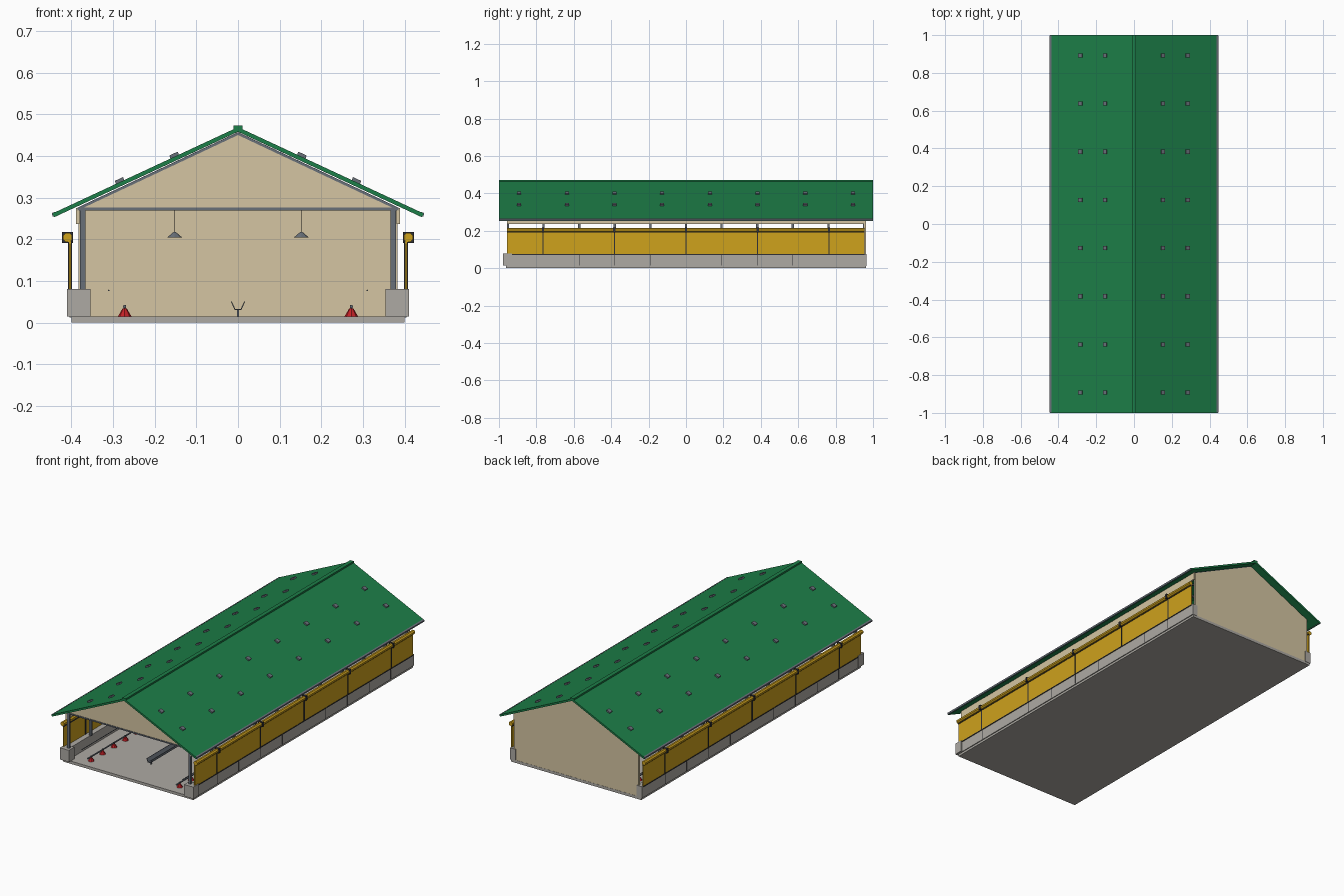
import bpy, bmesh, math
from mathutils import Vector, Matrix

if "Cube" in bpy.data.objects:
    bpy.data.objects.remove(bpy.data.objects["Cube"])


def mat(name, rgb):
    m = bpy.data.materials.new(name)
    m.diffuse_color = (*rgb, 1)
    m.use_nodes = True
    m.node_tree.nodes["Principled BSDF"].inputs["Base Color"].default_value = m.diffuse_color
    return m


GREEN = mat("green_sheet", (0.012, 0.21, 0.065))
YELLOW = mat("yellow_canvas", (0.62, 0.36, 0.012))
CREAM = mat("cream_panel", (0.66, 0.56, 0.36))
STEEL = mat("steel", (0.14, 0.16, 0.19))
DARK = mat("dark_trim", (0.03, 0.03, 0.035))
CONCRETE = mat("concrete", (0.42, 0.40, 0.37))
RED = mat("red_plastic", (0.55, 0.015, 0.02))


def finish(name, bm, m):
    bmesh.ops.recalc_face_normals(bm, faces=bm.faces)
    me = bpy.data.meshes.new(name)
    bm.to_mesh(me)
    bm.free()
    me.materials.append(m)
    ob = bpy.data.objects.new(name, me)
    bpy.context.collection.objects.link(ob)
    return ob


def boxes(name, items, m):
    """items: (x0, x1, y0, y1, z0, z1)"""
    bm = bmesh.new()
    for x0, x1, y0, y1, z0, z1 in items:
        c = Vector((x0 + x1, y0 + y1, z0 + z1)) / 2
        bmesh.ops.create_cube(bm, size=1, matrix=Matrix.Translation(c) @
                              Matrix.Diagonal((x1 - x0, y1 - y0, z1 - z0, 1)))
    return finish(name, bm, m)


def extrude(name, profile, spans, m):
    """Closed XZ profile extruded along each y span."""
    bm = bmesh.new()
    for y0, y1 in spans:
        f = bm.faces.new([bm.verts.new((x, y0, z)) for x, z in profile])
        r = bmesh.ops.extrude_face_region(bm, geom=[f])
        bmesh.ops.translate(bm, vec=(0, y1 - y0, 0),
                            verts=[v for v in r["geom"] if isinstance(v, bmesh.types.BMVert)])
    return finish(name, bm, m)


def cones(name, items, m, n=8):
    """items: (x, y, z0, z1, r_bottom, r_top)"""
    bm = bmesh.new()
    for x, y, z0, z1, r0, r1 in items:
        bmesh.ops.create_cone(bm, cap_ends=True, segments=n, radius1=r0, radius2=r1,
                              depth=z1 - z0, matrix=Matrix.Translation((x, y, (z0 + z1) / 2)))
    return finish(name, bm, m)


def both(items):
    return list(items) + [(-b, -a, *r) for a, b, *r in items]


def ngon(x, z, r, n=8):
    return [(x + r * math.cos(2 * math.pi * (i + .5) / n),
             z + r * math.sin(2 * math.pi * (i + .5) / n)) for i in range(n)]


FRAMES = [-0.952 + 0.1904 * i for i in range(11)]
FSPANS = [(y - 0.006, y + 0.006) for y in FRAMES]

# floor, low side walls and front piers
boxes("floor_slab", [(-0.40, 0.40, -0.963, 0.963, 0, 0.015)], CONCRETE)
boxes("low_side_walls", both([(0.372, 0.405, -0.963, 0.965, 0.012, 0.076)]), CONCRETE)
boxes("front_piers", both([(0.354, 0.41, -0.978, -0.93, 0.015, 0.08)]), CONCRETE)
boxes("wall_joints", both([(0.404, 0.406, y - 0.001, y + 0.001, 0.015, 0.07)
                           for y in FRAMES[1:-1]]), DARK)

# portal frames: posts, tie beams, rafters
boxes("frame_posts", both([(0.366, 0.379, a, b, 0.075, 0.274) for a, b in FSPANS]), STEEL)
boxes("tie_beams", [(-0.383, 0.383, a, b, 0.269, 0.276) for a, b in FSPANS], STEEL)
extrude("rafters", [(-0.385, 0.276), (0, 0.457), (0.385, 0.276), (0.385, 0.269),
                    (0, 0.45), (-0.385, 0.269)], FSPANS, STEEL)

# end walls and boards under the eaves
extrude("back_wall", [(-0.383, 0.012), (0.383, 0.012), (0.383, 0.272),
                      (0, 0.452), (-0.383, 0.272)], [(0.952, 0.962)], CREAM)
extrude("front_gable", [(-0.378, 0.273), (0.378, 0.273), (0, 0.45)], [(-0.955, -0.948)], CREAM)
boxes("eave_boards", both([(0.38, 0.389, -0.958, 0.958, 0.236, 0.275)]), CREAM)

# roof: two sheets, ridge cap, eave trim, fixing plates
for s, side in ((1, "right"), (-1, "left")):
    extrude(side + "_roof_sheet", [(0, 0.469), (s * 0.445, 0.262), (s * 0.441, 0.253),
                                   (0, 0.458)], [(-1, 1)], GREEN)
    extrude(side + "_eave_trim", [(s * 0.436, 0.254), (s * 0.445, 0.254), (s * 0.447, 0.263),
                                  (s * 0.438, 0.266)], [(-0.999, 0.999)], STEEL)
    # curtain roll
    extrude(side + "_curtain_roll", ngon(s * 0.409, 0.204, 0.012), [(-0.957, 0.955)], YELLOW)
extrude("ridge_cap", [(-0.011, 0.459), (-0.011, 0.473), (0.011, 0.473), (0.011, 0.459),
                      (0, 0.464)], [(-1, 1)], GREEN)
bm = bmesh.new()
for s in (1, -1):
    for x in (0.153, 0.284):
        for i in range(8):
            p = (s * x, -0.892 + 0.2549 * i, 0.472 - x * 0.465)
            bmesh.ops.create_cube(bm, size=1, matrix=Matrix.Translation(p) @
                                  Matrix.Rotation(s * 0.435, 4, 'Y') @
                                  Matrix.Diagonal((0.022, 0.022, 0.01, 1)))
finish("roof_fixing_plates", bm, STEEL)

# side curtains with straps and rails
boxes("side_curtains", both([(0.401, 0.406, -0.957, 0.955, 0.07, 0.204)]), YELLOW)
boxes("curtain_straps", both([(0.398, 0.4085, y - 0.003, y + 0.003, 0.074, 0.195)
                              for y in (-0.765, -0.383, 0, 0.383, 0.765)]), DARK)
boxes("strap_clamps", both([(0.396, 0.4225, y - 0.006, y + 0.006, 0.191, 0.217)
                            for y in (-0.765, -0.383, 0, 0.383, 0.765)]), DARK)
boxes("curtain_rails", both([(0.399, 0.408, -0.957, 0.955, z, z + 0.005)
                             for z in (0.07, 0.19)]), DARK)

# feeder lines
FEED = [(x, -0.9 + 0.1 * i) for x in (-0.272, 0.272) for i in range(19)]
cones("feeder_pans", [(x, y, 0.015, 0.034, 0.016, 0.005) for x, y in FEED], RED)
cones("feeder_necks", [(x, y, 0.032, 0.042, 0.004, 0.004) for x, y in FEED], DARK, 6)
for s, side in ((1, "right"), (-1, "left")):
    extrude(side + "_feed_pipe", ngon(s * 0.272, 0.038, 0.004), [(-0.93, 0.93)], STEEL)
    extrude(side + "_drinker_pipe", ngon(s * 0.31, 0.077, 0.002, 6), [(-0.93, 0.93)], STEEL)

# centre trough on short legs
extrude("centre_trough", [(-0.017, 0.05), (-0.008, 0.03), (0.008, 0.03), (0.017, 0.05),
                          (0.0145, 0.05), (0.0065, 0.0325), (-0.0065, 0.0325),
                          (-0.0145, 0.05)], [(-0.78, 0.78)], STEEL)
boxes("trough_legs", [(-0.002, 0.002, y - 0.004, y + 0.004, 0.015, 0.031)
                      for y in (-0.76, -0.38, 0, 0.38, 0.76)], STEEL)

# hanging lamps
LAMPS = [(x, y) for x in (-0.152, 0.152) for y in FRAMES[1::2]]
cones("lamp_shades", [(x, y, 0.204, 0.217, 0.018, 0.003) for x, y in LAMPS], STEEL)
cones("lamp_cords", [(x, y, 0.215, 0.27, 0.001, 0.001) for x, y in LAMPS], DARK, 6)
